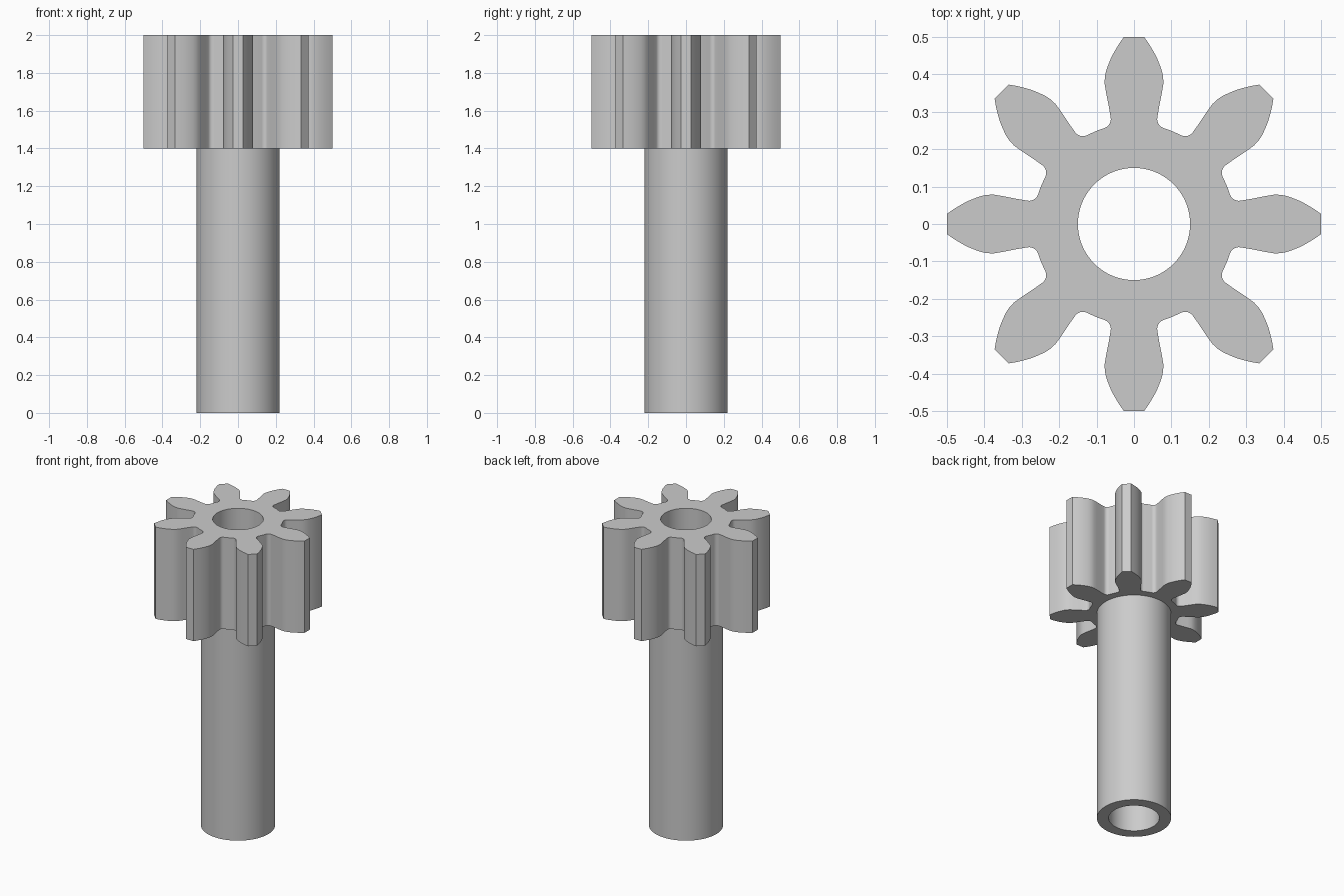
import bpy, bmesh, math
from mathutils import Vector, Matrix

if "Cube" in bpy.data.objects:
    bpy.data.objects.remove(bpy.data.objects["Cube"])

TEETH = 8
BORE, SHAFT = 0.15, 0.22
GEAR_BOTTOM, TOP = 1.4, 2.0
SEGMENTS = 64


def circle(radius):
    return [Vector((radius * math.cos(math.tau * i / SEGMENTS),
                    radius * math.sin(math.tau * i / SEGMENTS))) for i in range(SEGMENTS)]


def tooth_half():
    # Tip and curved flank of a tooth along +x
    pts = [Vector(p) for p in ((0.5, 0.027), (0.483, 0.039), (0.465, 0.05), (0.447, 0.06),
                               (0.428, 0.068), (0.41, 0.0743), (0.393, 0.078),
                               (0.375, 0.0785), (0.35, 0.0745), (0.31, 0.0665))]
    # Rounded root fillet
    centre, radius = Vector((0.2803, 0.087)), 0.025
    start, end, steps = math.radians(280), math.pi + math.atan2(centre.y, centre.x), 7
    for i in range(steps + 1):
        a = start + (end - start) * i / steps
        pts.append(centre + radius * Vector((math.cos(a), math.sin(a))))
    # Middle of the valley floor
    floor = pts[-1].length
    half_pitch = math.pi / TEETH
    pts.append(floor * Vector((math.cos(half_pitch), math.sin(half_pitch))))
    return pts


def gear_outline():
    half = tooth_half()
    # Mirror the half tooth; the shared valley point is kept once
    tooth = [Vector((p.x, -p.y)) for p in reversed(half[:-1])] + half
    return [Matrix.Rotation(math.tau * k / TEETH, 2) @ p for k in range(TEETH) for p in tooth]


bm = bmesh.new()


def ring(points, z):
    verts = [bm.verts.new((p.x, p.y, z)) for p in points]
    edges = [bm.edges.new((v, verts[i - 1])) for i, v in enumerate(verts)]
    return verts, edges


def wall(lower, upper):
    for i in range(len(lower[0])):
        bm.faces.new((lower[0][i - 1], lower[0][i], upper[0][i], upper[0][i - 1]))


def cap(outer, inner):
    bmesh.ops.triangle_fill(bm, edges=outer[1] + inner[1], use_beauty=True)


gear_low, gear_high = ring(gear_outline(), GEAR_BOTTOM), ring(gear_outline(), TOP)
shaft_low, shaft_high = ring(circle(SHAFT), 0), ring(circle(SHAFT), GEAR_BOTTOM)
bore_low, bore_high = ring(circle(BORE), 0), ring(circle(BORE), TOP)

# Flat ends and gear underside
cap(gear_high, bore_high)
cap(gear_low, shaft_high)
cap(shaft_low, bore_low)
# Teeth, shaft and bore walls
wall(gear_low, gear_high)
wall(shaft_low, shaft_high)
wall(bore_low, bore_high)
bmesh.ops.recalc_face_normals(bm, faces=bm.faces)

mesh = bpy.data.meshes.new("pinion_with_hollow_shaft")
bm.to_mesh(mesh)
bm.free()
pinion = bpy.data.objects.new("pinion_with_hollow_shaft", mesh)
bpy.context.collection.objects.link(pinion)

# Plain grey metal
grey = bpy.data.materials.new("grey")
grey.use_nodes = True
colour = (0.6, 0.6, 0.6, 1)
grey.diffuse_color = colour
grey.node_tree.nodes["Principled BSDF"].inputs["Base Color"].default_value = colour
mesh.materials.append(grey)

bpy.ops.object.select_all(action="DESELECT")
pinion.select_set(True)
bpy.context.view_layer.objects.active = pinion
bpy.ops.object.shade_smooth_by_angle(angle=math.radians(30))
